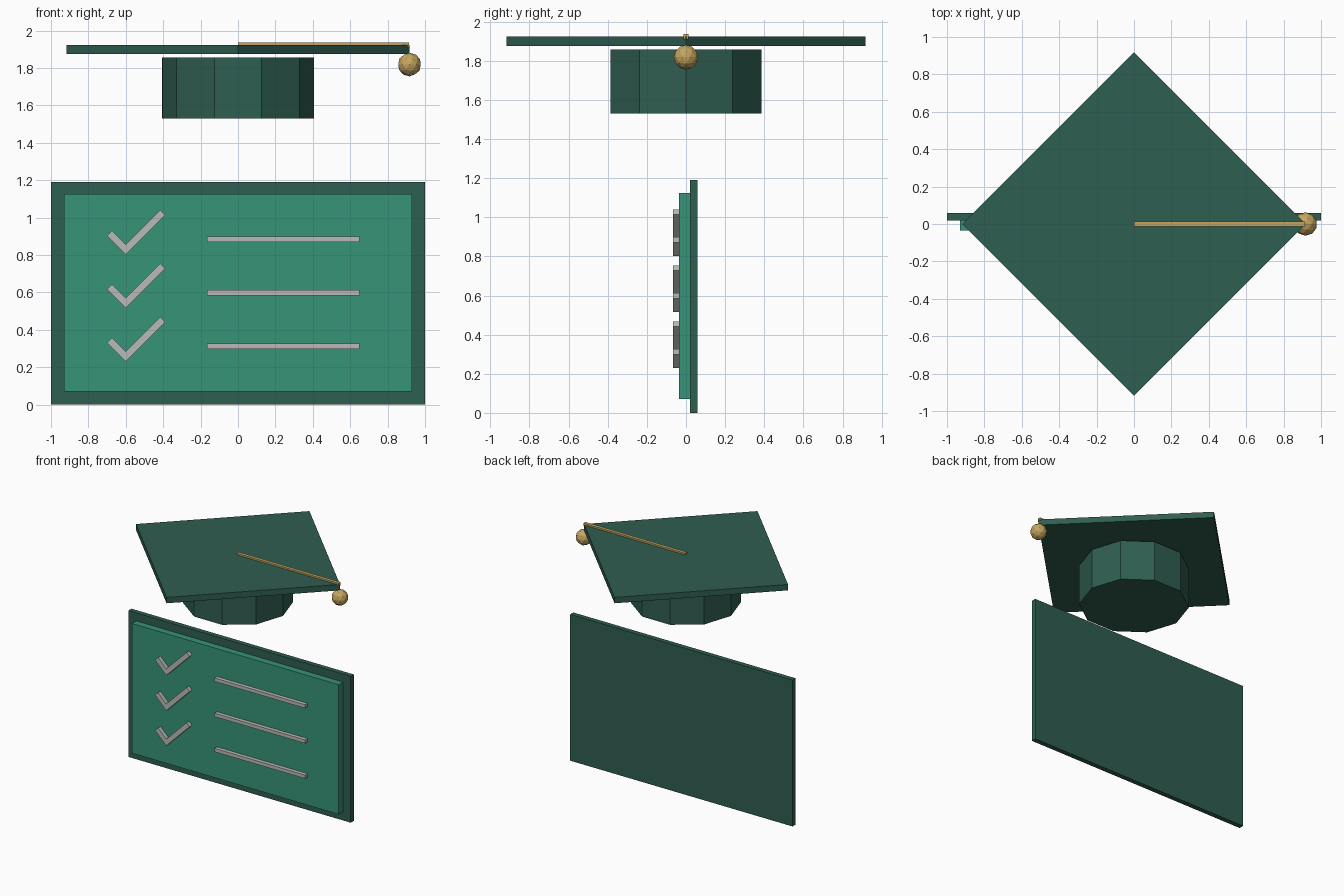
import bpy, bmesh, math
from mathutils import Matrix, Vector

default_cube = bpy.data.objects.get("Cube")
if default_cube:
    bpy.data.objects.remove(default_cube, do_unlink=True)


def material(name, rgb):
    """Flat material from an 8-bit sRGB colour."""
    linear = [((c / 255 + 0.055) / 1.055) ** 2.4 for c in rgb] + [1.0]
    mat = bpy.data.materials.new(name)
    mat.use_nodes = True
    mat.diffuse_color = linear
    mat.node_tree.nodes["Principled BSDF"].inputs["Base Color"].default_value = linear
    return mat


DARK = material("dark_green", (47, 94, 81))
GREEN = material("board_green", (55, 147, 119))
CHALK = material("chalk_grey", (186, 186, 184))
GOLD = material("tassel_gold", (198, 166, 96))


def finish(name, bm, mat):
    bmesh.ops.recalc_face_normals(bm, faces=bm.faces)
    mesh = bpy.data.meshes.new(name)
    bm.to_mesh(mesh)
    bm.free()
    mesh.materials.append(mat)
    obj = bpy.data.objects.new(name, mesh)
    bpy.context.collection.objects.link(obj)
    return obj


def prism(name, outline, direction, mat):
    """Closed solid: a flat outline swept along a direction."""
    bm = bmesh.new()
    face = bm.faces.new([bm.verts.new(p) for p in outline])
    swept = bmesh.ops.extrude_face_region(bm, geom=[face], use_keep_orig=True)
    verts = [g for g in swept["geom"] if isinstance(g, bmesh.types.BMVert)]
    bmesh.ops.translate(bm, verts=verts, vec=Vector(direction))
    return finish(name, bm, mat)


def box(name, x, y, z, mat):
    outline = [(x[0], y[0], z[0]), (x[1], y[0], z[0]), (x[1], y[0], z[1]), (x[0], y[0], z[1])]
    return prism(name, outline, (0, y[1] - y[0], 0), mat)


def column(name, sides, radius, z, mat):
    angles = [math.tau * i / sides for i in range(sides)]
    outline = [(radius * math.cos(a), radius * math.sin(a), z[0]) for a in angles]
    return prism(name, outline, (0, 0, z[1] - z[0]), mat)


# Chalkboard
box("board_backing", (-1, 1), (0.02, 0.06), (0, 1.19), DARK)
box("board_panel", (-0.93, 0.93), (-0.035, 0.02), (0.07, 1.125), GREEN)

# Three rows of check mark and written line
check = [(-0.6, 0.802), (-0.389, 1.013), (-0.416, 1.04),
         (-0.6, 0.856), (-0.673, 0.929), (-0.7, 0.902)]
for row in range(3):
    drop = 0.286 * row
    prism(f"check_mark_{row + 1}", [(x, -0.066, z - drop) for x, z in check], (0, 0.031, 0), CHALK)
    box(f"written_line_{row + 1}", (-0.165, 0.65), (-0.066, -0.035), (0.87 - drop, 0.898 - drop), CHALK)

# Graduation cap
column("cap_crown", 10, 0.405, (1.53, 1.857), DARK)
column("cap_top", 4, 0.918, (1.875, 1.923), DARK)

# Tassel
box("tassel_cord", (0, 0.915), (-0.013, 0.013), (1.912, 1.936), GOLD)
ball = bmesh.new()
bmesh.ops.create_icosphere(ball, subdivisions=2, radius=0.063,
                           matrix=Matrix.Translation((0.917, 0, 1.818)))
finish("tassel_ball", ball, GOLD)
